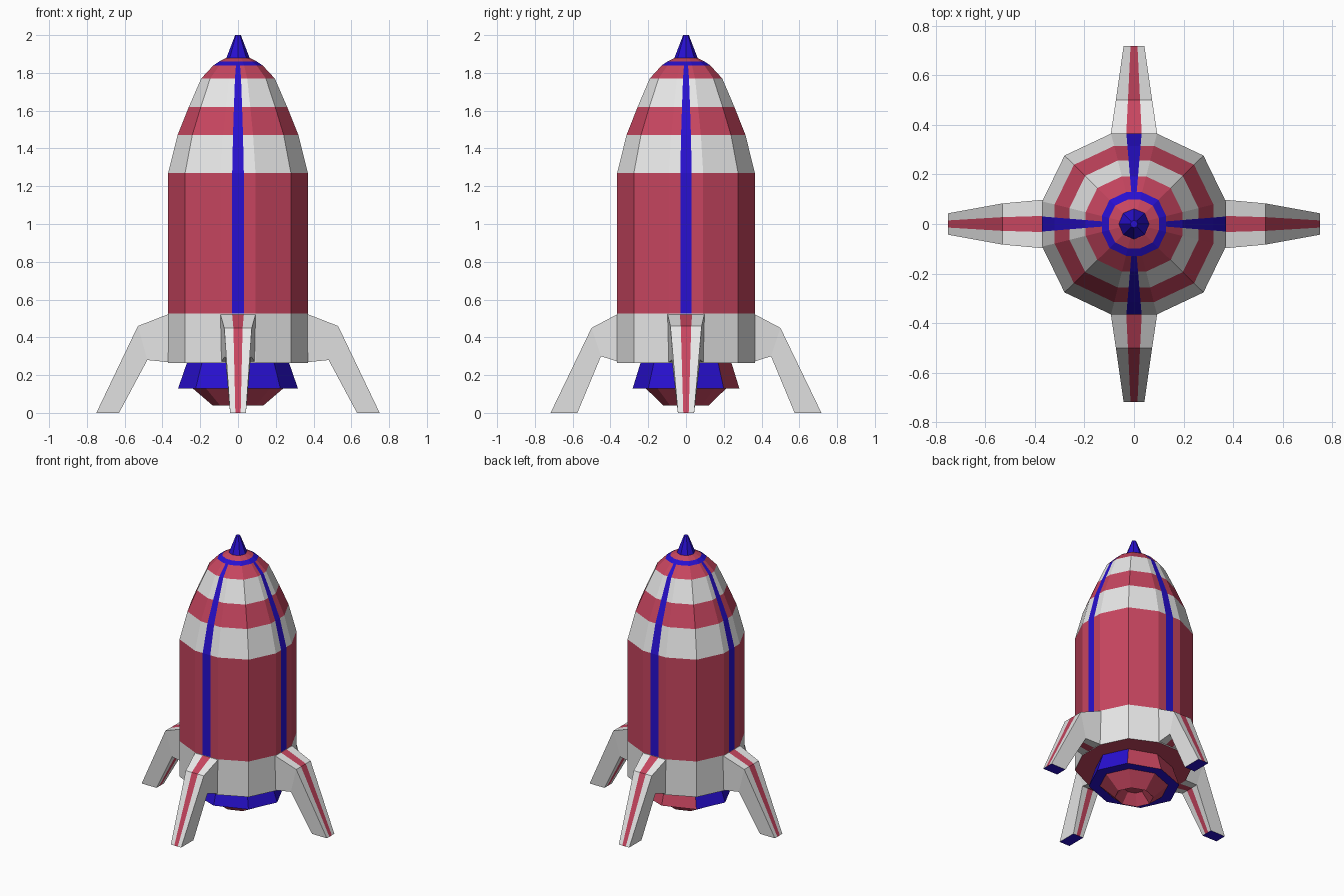
import bpy, bmesh, math
from mathutils import Vector

cube = bpy.data.objects.get("Cube")
if cube:
    bpy.data.objects.remove(cube)


def material(name, rgb):
    m = bpy.data.materials.new(name)
    m.use_nodes = True
    m.diffuse_color = (*rgb, 1)
    m.node_tree.nodes["Principled BSDF"].inputs["Base Color"].default_value = (*rgb, 1)
    return m


MATS = [material("red", (0.57, 0.06, 0.115)),
        material("white", (0.8, 0.8, 0.8)),
        material("blue", (0.021, 0.005, 0.63))]
RED, WHITE, BLUE = range(3)


def finish(name, bm):
    bmesh.ops.recalc_face_normals(bm, faces=bm.faces)
    mesh = bpy.data.meshes.new(name)
    bm.to_mesh(mesh)
    bm.free()
    for m in MATS:
        mesh.materials.append(m)
    ob = bpy.data.objects.new(name, mesh)
    bpy.context.collection.objects.link(ob)
    return ob


def loft(name, section, rings, rule, bottom, top):
    """Stack scaled copies of a section; rule(band, segment) gives the colour."""
    bm = bmesh.new()
    loops = [[bm.verts.new((x * r, y * r, z)) for x, y in section] for z, r in rings]
    n = len(section)
    for j in range(len(loops) - 1):
        a, b = loops[j], loops[j + 1]
        for i in range(n):
            k = (i + 1) % n
            bm.faces.new((a[i], a[k], b[k], b[i])).material_index = rule(j, i)
    bm.faces.new(loops[0]).material_index = bottom
    bm.faces.new(loops[-1]).material_index = top
    return finish(name, bm)


def octagon(sy):
    return [(math.cos(i * math.pi / 4), sy * math.sin(i * math.pi / 4)) for i in range(8)]


# Hull: twelve sides, with the four main sides split in three for the stripes
hull_section = []
for k in range(4):
    c, s = [(1, 0), (0, 1), (-1, 0), (0, -1)][k]
    for x, y in ((1, -0.25), (1, -0.083), (1, 0.083), (1, 0.25), (0.757, 0.757)):
        hull_section.append((x * c - y * s, 0.985 * (x * s + y * c)))

hull_rings = [(0.265, 0.37), (0.525, 0.37), (1.27, 0.37), (1.47, 0.32), (1.62, 0.26),
              (1.77, 0.195), (1.84, 0.13), (1.86, 0.1), (1.88, 0.06)]
bands = [WHITE, RED, WHITE, RED, WHITE, RED, BLUE, RED]


def hull_colour(band, seg):
    return BLUE if seg % 5 == 1 and 1 <= band <= 5 else bands[band]


loft("hull", hull_section, hull_rings, hull_colour, RED, RED)

# Nose spike
loft("nose_spike", octagon(1), [(1.878, 0.062), (2.0, 0.015)], lambda b, s: BLUE, BLUE, BLUE)

# Engine: flared skirt, nozzle and recessed outlet
engine_rings = [(0.266, 0.27), (0.13, 0.317), (0.13, 0.24), (0.04, 0.135), (0.11, 0.07)]


def engine_colour(band, seg):
    if band == 0:
        return RED if seg in (1, 2) else BLUE
    return BLUE if band == 1 else RED


loft("engine", octagon(0.89), engine_rings, engine_colour, RED, RED)


# Landing fins: outline of (reach, height, half width), going round from the top root
def fin(name, outline, direction):
    d = Vector(direction)
    side = Vector((-d.y, d.x, 0))
    bm = bmesh.new()
    rows = []
    for r, z, h in outline:
        rows.append([bm.verts.new(d * r + side * h * t + Vector((0, 0, z)))
                     for t in (-1, -1 / 3, 1 / 3, 1)])
    for j in range(6):
        a, b = rows[j], rows[(j + 1) % 6]
        for i in range(3):
            f = bm.faces.new((a[i], a[i + 1], b[i + 1], b[i]))
            f.material_index = BLUE if j == 2 else RED if i == 1 else WHITE
    for i in (0, 3):
        for quad in ((0, 1, 4, 5), (1, 2, 3, 4)):
            bm.faces.new([rows[q][i] for q in quad]).material_index = WHITE
    return finish(name, bm)


side_fin = [(0.365, 0.524, 0.098), (0.53, 0.46, 0.083), (0.75, 0, 0.043),
            (0.63, 0, 0.043), (0.48, 0.28, 0.075), (0.345, 0.266, 0.095)]
end_fin = [(0.36, 0.524, 0.094), (0.5, 0.45, 0.073), (0.717, 0, 0.042),
           (0.575, 0, 0.042), (0.45, 0.3, 0.068), (0.345, 0.266, 0.092)]
fin("left_fin", side_fin, (1, 0, 0))
fin("right_fin", side_fin, (-1, 0, 0))
fin("front_fin", end_fin, (0, -1, 0))
fin("back_fin", end_fin, (0, 1, 0))
